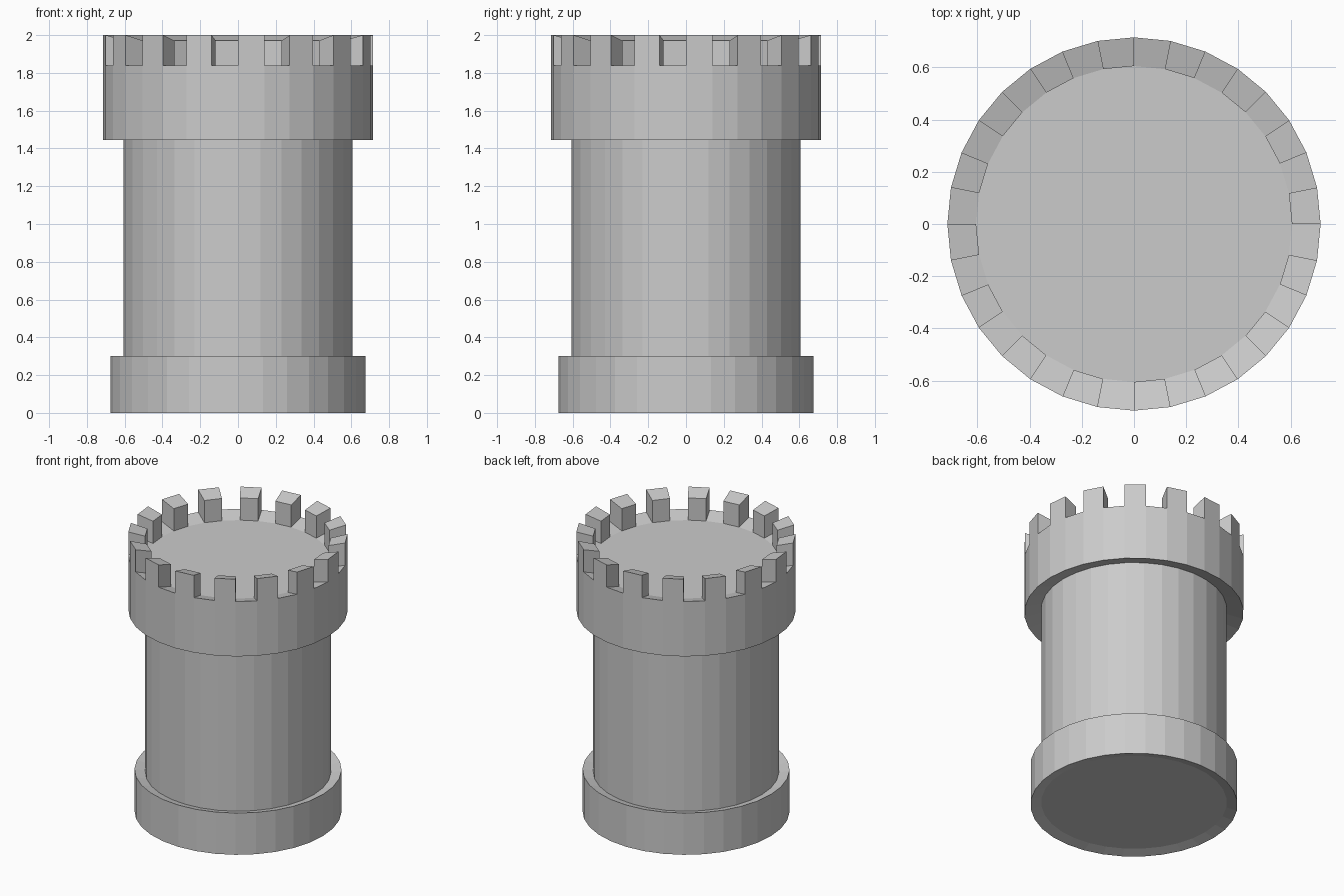
import bpy
import bmesh
import math

cube = bpy.data.objects.get("Cube")
if cube:
    bpy.data.objects.remove(cube, do_unlink=True)

SIDES = 32
SHAFT_R, BASE_R, CROWN_R = 0.605, 0.675, 0.715
SLOPE = 0.27  # the ledges dip towards the shaft
BASE_DIP = (BASE_R - SHAFT_R) * SLOPE
CROWN_DIP = (CROWN_R - SHAFT_R) * SLOPE
BASE_TOP, CROWN_BOTTOM, WALL_TOP, TOP = 0.3, 1.445, 1.84, 2.0

stone = bpy.data.materials.new("grey stone")
stone.use_nodes = True
grey = (0.6, 0.6, 0.6, 1)
stone.diffuse_color = grey
stone.node_tree.nodes["Principled BSDF"].inputs["Base Color"].default_value = grey


def turn(profile, cap=None):
    """Turn (radius, z) points into faceted rings; cap fills the ring with that index."""
    bm = bmesh.new()
    rings = []
    for r, z in profile:
        angles = [2 * math.pi * i / SIDES for i in range(SIDES)]
        rings.append([bm.verts.new((r * math.cos(a), r * math.sin(a), z)) for a in angles])
    bands = []
    for low, high in zip(rings, rings[1:]):
        band = []
        for i in range(SIDES):
            j = (i + 1) % SIDES
            band.append(bm.faces.new((low[i], low[j], high[j], high[i])))
        bands.append(band)
    if cap is not None:
        ring = rings[cap]
        bm.faces.new(ring if cap else ring[::-1])
    return bm, bands


def finish(name, bm):
    bm.normal_update()
    mesh = bpy.data.meshes.new(name)
    bm.to_mesh(mesh)
    bm.free()
    mesh.materials.append(stone)
    bpy.context.collection.objects.link(bpy.data.objects.new(name, mesh))


# Base with recessed underside
bm, _ = turn([(SHAFT_R, BASE_DIP), (BASE_R, 0), (BASE_R, BASE_TOP),
              (SHAFT_R, BASE_TOP - BASE_DIP)], cap=0)
finish("base", bm)

# Shaft
bm, _ = turn([(SHAFT_R, BASE_TOP - BASE_DIP), (SHAFT_R, CROWN_BOTTOM + CROWN_DIP)])
finish("shaft", bm)

# Crown with floor; every second rim face rises into a merlon
bm, bands = turn([(SHAFT_R, CROWN_BOTTOM + CROWN_DIP), (CROWN_R, CROWN_BOTTOM),
                  (CROWN_R, WALL_TOP), (SHAFT_R, WALL_TOP - CROWN_DIP)], cap=3)
rim = bands[2][::2]
raised = bmesh.ops.extrude_face_region(bm, geom=rim)["geom"]
bmesh.ops.translate(bm, vec=(0, 0, TOP - WALL_TOP),
                    verts=[v for v in raised if isinstance(v, bmesh.types.BMVert)])
bmesh.ops.delete(bm, geom=[f for f in rim if f.is_valid], context="FACES_ONLY")
bmesh.ops.recalc_face_normals(bm, faces=bm.faces)
# The crown is open below, so make sure its floor faces up
bm.normal_update()
floor = max(bm.faces, key=lambda f: len(f.verts))
if floor.normal.z < 0:
    bmesh.ops.reverse_faces(bm, faces=bm.faces)
finish("crown", bm)
